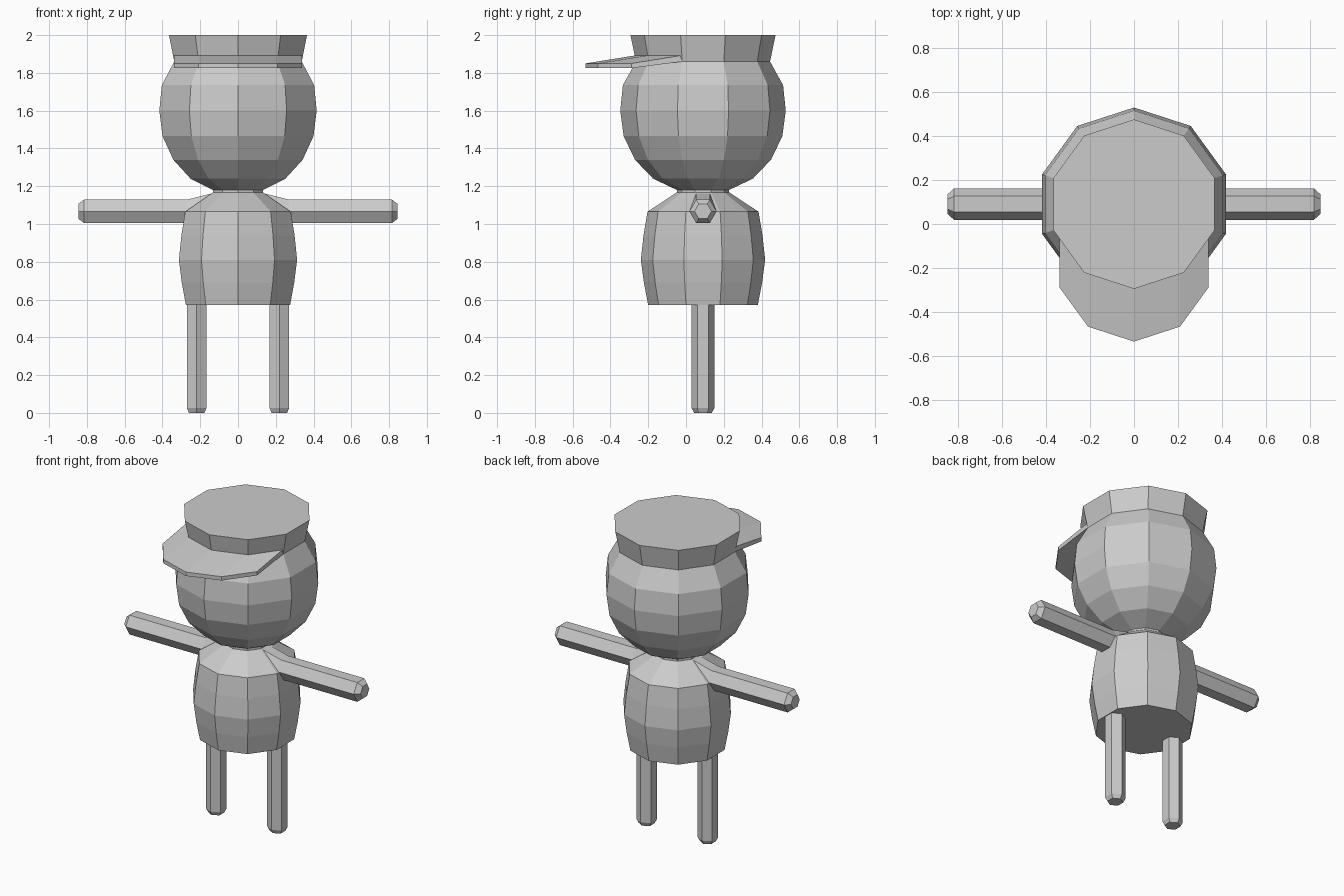
import bpy, math
from mathutils import Vector

if "Cube" in bpy.data.objects:
    bpy.data.objects.remove(bpy.data.objects["Cube"])

CY = 0.09  # depth of the figure's axis

grey = bpy.data.materials.new("plain grey")
grey.diffuse_color = (0.6, 0.6, 0.6, 1)
grey.use_nodes = True
grey.node_tree.nodes["Principled BSDF"].inputs["Base Color"].default_value = grey.diffuse_color


def make(name, verts, faces):
    mesh = bpy.data.meshes.new(name)
    mesh.from_pydata(verts, [], faces)
    mesh.materials.append(grey)
    obj = bpy.data.objects.new(name, mesh)
    bpy.context.collection.objects.link(obj)
    return obj


def loft(name, sides, rings, u, v):
    """Capped tube through rings of (centre, radius); u x v points along it."""
    verts, faces = [], []
    for centre, r in rings:
        for i in range(sides):
            a = 2 * math.pi * i / sides
            verts.append(Vector(centre) + r * (Vector(u) * math.cos(a) + Vector(v) * math.sin(a)))
    for k in range(len(rings) - 1):
        for i in range(sides):
            j = (i + 1) % sides
            faces.append((k * sides + i, k * sides + j, (k + 1) * sides + j, (k + 1) * sides + i))
    faces.append(tuple(reversed(range(sides))))
    faces.append(tuple(range((len(rings) - 1) * sides, len(rings) * sides)))
    return make(name, verts, faces)


def lathe(name, profile):
    """Ten-sided upright solid with a corner facing the front."""
    return loft(name, 10, [((0, CY, z), r) for r, z in profile], (0, -1, 0), (1, 0, 0))


# Torso, and head with flared cap crown
lathe("torso", [(0.29, 0.57), (0.313, 0.69), (0.329, 0.81), (0.315, 0.94),
                (0.294, 1.065), (0.138, 1.168)])
lathe("head_and_cap", [(0.138, 1.165), (0.138, 1.18), (0.264, 1.24), (0.36, 1.34),
                       (0.42, 1.465), (0.438, 1.6), (0.424, 1.735), (0.355, 1.86),
                       (0.384, 2.0)])

# Cap brim: front half of the cap ring pulled forward and down
ring = []
for i in range(-2, 3):
    a = math.radians(36 * i)
    ring.append((0.355 * math.sin(a), CY - 0.355 * math.cos(a)))
verts = []
for dy, z in ((0, 1.86), (0, 1.893), (-0.268, 1.85), (-0.268, 1.825)):
    verts += [(x, y + dy, z) for x, y in ring]
faces = []
for k in range(4):
    n = (k + 1) % 4
    for i in range(4):
        faces.append((k * 5 + i, n * 5 + i, n * 5 + i + 1, k * 5 + i + 1))
faces += [(0, 15, 10, 5), (4, 9, 14, 19)]
make("cap_brim", verts, faces)

# Six-sided arms blending up into the neck, and legs
for side, s in (("right", -1), ("left", 1)):
    loft(side + "_arm", 6,
         [((s * 0.13, CY, 1.102), 0.072), ((s * 0.27, CY, 1.067), 0.072),
          ((s * 0.815, CY, 1.067), 0.072), ((s * 0.845, CY, 1.067), 0.045)],
         (0, 1, 0), (0, 0, s))
    loft(side + "_leg", 6,
         [((s * 0.219, CY, 0), 0.047), ((s * 0.219, CY, 0.025), 0.06),
          ((s * 0.219, CY, 0.62), 0.06)],
         (0, -1, 0), (1, 0, 0))
